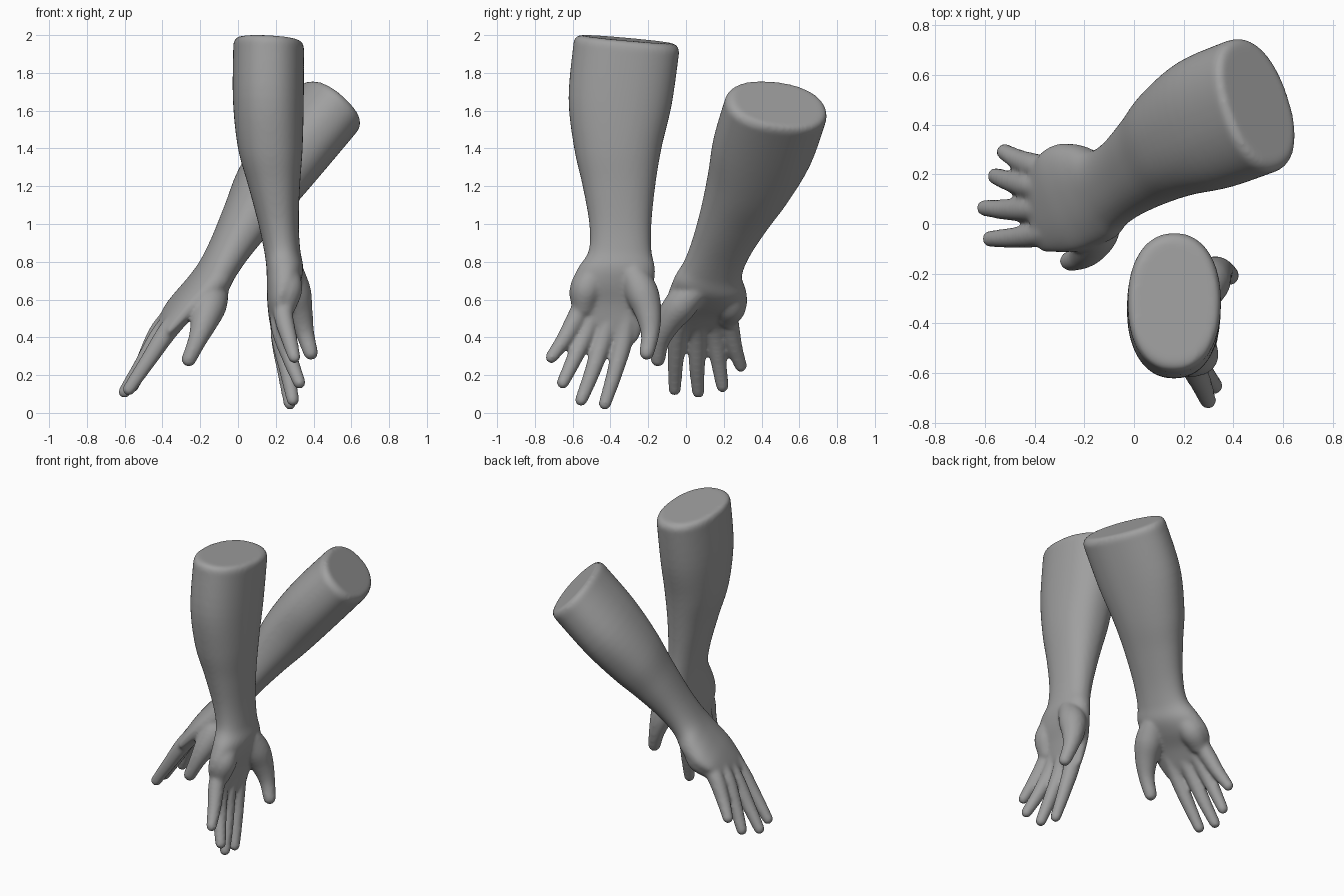
import bpy
import bmesh
import math
from mathutils import Matrix, Vector

cube = bpy.data.objects.get("Cube")
if cube:
    bpy.data.objects.remove(cube, do_unlink=True)

skin = bpy.data.materials.new("plain_grey")
skin.use_nodes = True
GREY = (0.35, 0.35, 0.35, 1)
skin.diffuse_color = GREY
skin.node_tree.nodes["Principled BSDF"].inputs["Base Color"].default_value = GREY


def spline(rows, steps):
    """Catmull-Rom interpolation of rows of numbers."""
    rows = [Vector(r) for r in rows]
    pad = [rows[0]] + rows + [rows[-1]]
    out = []
    for a, b, c, d in zip(pad, pad[1:], pad[2:], pad[3:]):
        for i in range(steps):
            t = i / steps
            out.append(0.5 * (2 * b + (c - a) * t + (2 * a - 5 * b + 4 * c - d) * t ** 2
                              + (3 * b - a - 3 * c + d) * t ** 3))
    return out + [rows[-1]]


def loft(bm, rings):
    """Closed skin through rings of equal point count."""
    vs = [[bm.verts.new(p) for p in ring] for ring in rings]
    n = len(vs[0])
    for a, b in zip(vs, vs[1:]):
        for i in range(n):
            j = (i + 1) % n
            bm.faces.new((a[i], a[j], b[j], b[i]))
    bm.faces.new(vs[0][::-1])
    bm.faces.new(vs[-1])


def section(row, grow=1.0, lift=0.0, n=48):
    """Rounded horizontal slice from z, x range, y range and tilt."""
    z, x0, x1, y0, y1, tilt = row
    ring = []
    for i in range(n):
        c, s = math.cos(math.tau * i / n), math.sin(math.tau * i / n)
        dx = math.copysign(abs(c) ** 0.9, c) * (x1 - x0) / 2 * grow
        dy = math.copysign(abs(s) ** 0.9, s) * (y1 - y0) / 2 * grow
        ring.append(Vector(((x0 + x1) / 2 + dx, (y0 + y1) / 2 + dy,
                            z + lift + tilt * (dy + 0.6 * dx))))
    return ring


def tube(bm, rows, n=16):
    """Round-ended limb through rows of x, y, z, radius."""
    pts = spline(rows, 5)
    loc = [p.to_3d() for p in pts]
    rad = [p[3] for p in pts]
    dirs = [(loc[min(i + 1, len(loc) - 1)] - loc[max(i - 1, 0)]).normalized()
            for i in range(len(loc))]
    data = list(zip(loc, dirs, rad))
    for angle in (25, 50, 75):
        a = math.radians(angle)
        data.append((loc[-1] + dirs[-1] * rad[-1] * math.sin(a), dirs[-1], rad[-1] * math.cos(a)))
    rings = []
    for p, d, r in data:
        u = d.cross(Vector((1, 0, 0))).normalized()
        v = d.cross(u)
        rings.append([p + r * (u * math.cos(math.tau * i / n) + v * math.sin(math.tau * i / n))
                      for i in range(n)])
    loft(bm, rings)


# Forearm and palm slices, from elbow end to knuckles
ARM = [(1.94, -.025, .35, -.595, -.035, -.09), (1.65, -.027, .348, -.622, -.075, -.06),
       (1.4, 0, .342, -.592, -.13, 0), (1.2, .055, .328, -.547, -.163, 0),
       (1.0, .108, .322, -.512, -.183, 0), (.86, .138, .33, -.515, -.183, 0),
       (.77, .15, .345, -.57, -.165, 0), (.68, .153, .33, -.612, -.17, 0),
       (.58, .155, .295, -.615, -.19, -.1), (.49, .165, .275, -.59, -.23, -.25),
       (.43, .178, .262, -.56, -.26, -.36)]

# Fingers run from inside the palm to the tip; thumb and heel pads bulge the palm
LIMBS = [
    [(.24, -.31, .62, .05), (.225, -.325, .42, .053), (.25, -.375, .22, .043), (.275, -.43, .048, .034)],
    [(.23, -.37, .62, .05), (.225, -.43, .42, .053), (.262, -.495, .22, .043), (.29, -.555, .068, .034)],
    [(.23, -.45, .62, .05), (.225, -.515, .46, .053), (.275, -.59, .29, .043), (.325, -.652, .16, .034)],
    [(.24, -.51, .65, .05), (.24, -.572, .52, .052), (.272, -.645, .39, .043), (.298, -.712, .295, .034)],
    [(.28, -.29, .75, .07), (.30, -.235, .64, .088), (.325, -.20, .53, .072),
     (.355, -.19, .42, .05), (.385, -.208, .318, .04)],
    [(.26, -.47, .76, .06), (.26, -.525, .66, .082), (.245, -.54, .57, .065)],
]


def frame(elbow, tip, thumb, pinky):
    """Axes of an arm from four landmarks."""
    e, t = Vector(elbow), Vector(tip)
    a = (t - e).normalized()
    b = Vector(pinky) - Vector(thumb)
    b = (b - a * b.dot(a)).normalized()
    m = Matrix((a, b, a.cross(b))).transposed().to_4x4()
    m.translation = (e + t) / 2
    return m


def make_arm(name, matrix, mirrored):
    bm = bmesh.new()
    slices = spline(ARM, 5)
    cap = [section(slices[0], g, h) for g, h in ((.86, .038), (.93, .033), (.98, .018))]
    end = [section(slices[-1], .8, -.025)]
    loft(bm, cap + [section(s) for s in slices] + end)
    for rows in LIMBS:
        tube(bm, rows)
    bm.transform(matrix)
    bmesh.ops.recalc_face_normals(bm, faces=bm.faces)
    mesh = bpy.data.meshes.new(name)
    bm.to_mesh(mesh)
    bm.free()
    mesh.materials.append(skin)
    obj = bpy.data.objects.new(name, mesh)
    bpy.context.collection.objects.link(obj)
    # Fuse the limbs into one skin and soften the joins
    fuse = obj.modifiers.new("fuse", "REMESH")
    fuse.mode = "VOXEL"
    fuse.voxel_size = 0.011
    fuse.use_smooth_shade = True
    soft = obj.modifiers.new("soften", "SMOOTH")
    soft.factor = 0.5
    soft.iterations = 10
    return obj


near = frame((.16, -.32, 1.97), (.29, -.565, .04), (.395, -.215, .285), (.30, -.735, .265))
far = frame((.49, .49, 1.63), (-.62, .065, .09), (-.26, -.14, .26), (-.54, .305, .215))
flip = Matrix.Diagonal((1, 1, -1, 1))

make_arm("front_arm", Matrix.Identity(4), False)
make_arm("back_arm", far @ flip @ near.inverted(), True)
